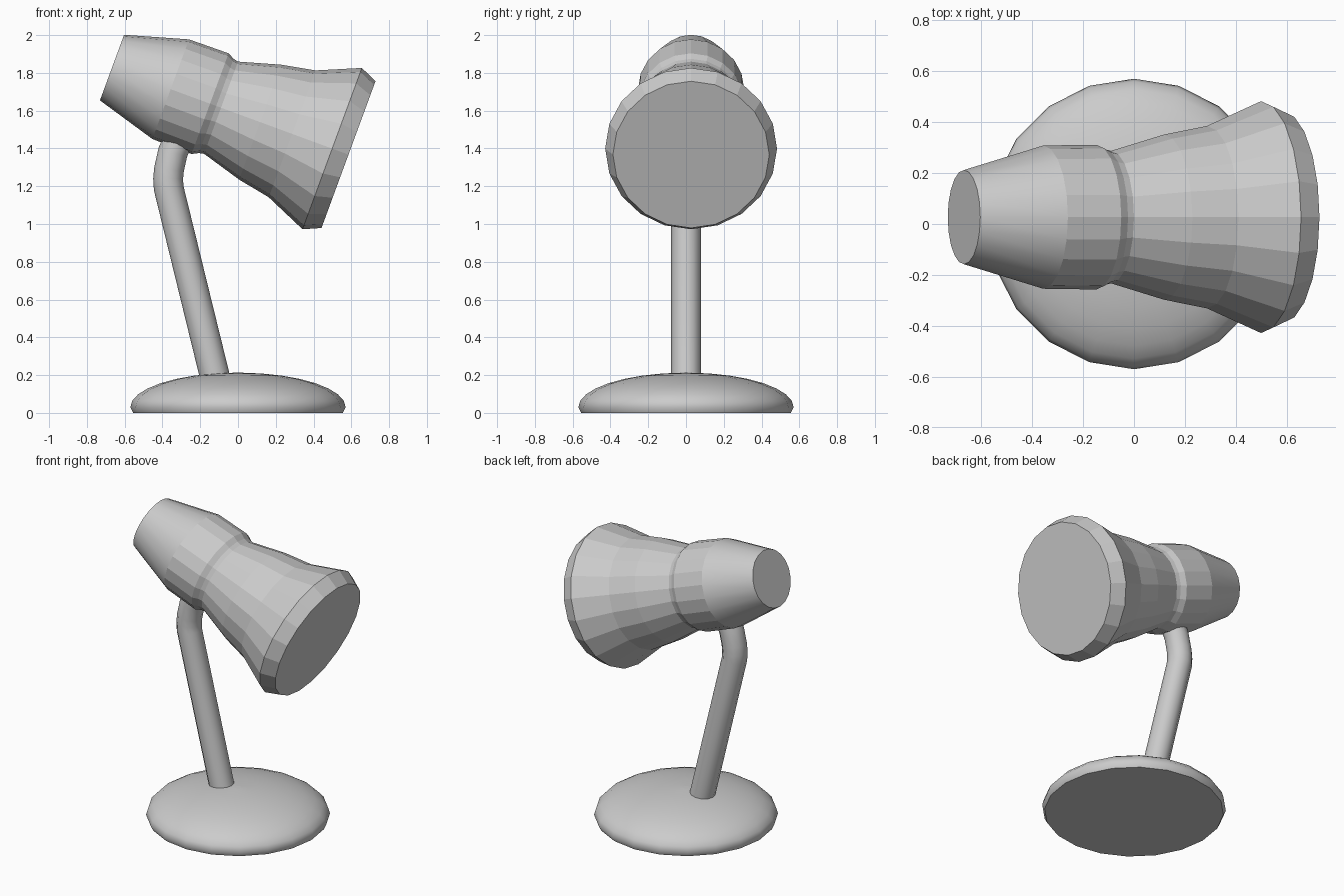
import bpy, bmesh
from math import pi, sin, cos, radians
from mathutils import Matrix, Vector

if "Cube" in bpy.data.objects:
    bpy.data.objects.remove(bpy.data.objects["Cube"])

SIDES = 20


def lathe(name, profile, smooth_rows=()):
    """Closed solid turned about local z from (radius, height) pairs."""
    bm = bmesh.new()
    rings = []
    for r, z in profile:
        rings.append([bm.verts.new((r * cos(2 * pi * i / SIDES),
                                    r * sin(2 * pi * i / SIDES), z))
                      for i in range(SIDES)])
    for row, (a, b) in enumerate(zip(rings, rings[1:])):
        for i in range(SIDES):
            j = (i + 1) % SIDES
            f = bm.faces.new((a[i], a[j], b[j], b[i]))
            f.smooth = row in smooth_rows
    bm.faces.new(rings[0][::-1])
    bm.faces.new(rings[-1])
    # keep flat bands and caps crisp next to smooth bands
    for e in bm.edges:
        e.smooth = all(f.smooth for f in e.link_faces)
    bmesh.ops.recalc_face_normals(bm, faces=bm.faces)
    mesh = bpy.data.meshes.new(name)
    bm.to_mesh(mesh)
    bm.free()
    obj = bpy.data.objects.new(name, mesh)
    bpy.context.collection.objects.link(obj)
    return obj


# Domed base: quarter-ellipse profile over a short foot
dome = [(0.555, 0.0)]
for k in range(9):
    a = radians(88) * k / 8
    dome.append((0.57 * cos(a), 0.03 + 0.183 * sin(a)))
base = lathe("base", dome, range(len(dome)))

# Lamp head: rear housing, collar groove, flared shade and rim
head_profile = [(0.185, 0.0), (0.281, 0.331), (0.284, 0.553), (0.266, 0.588),
                (0.260, 0.615), (0.324, 0.836), (0.358, 1.016),
                (0.455, 1.242), (0.414, 1.334)]
head = lathe("lamp_head", head_profile, smooth_rows=(0,))
head.matrix_world = (Matrix.Translation((-0.667, 0.027, 1.828))
                     @ Matrix.Rotation(radians(110.2), 4, 'Y'))

# Bent arm: round tube swept along a short path
path = [(-0.105, 0.12), (-0.367, 1.19), (-0.37, 1.24), (-0.365, 1.29),
        (-0.345, 1.38), (-0.285, 1.52)]
curve = bpy.data.curves.new("arm", 'CURVE')
curve.dimensions = '3D'
curve.bevel_depth = 0.079
curve.bevel_resolution = 4
curve.use_fill_caps = True
spline = curve.splines.new('POLY')
spline.points.add(len(path) - 1)
for p, (x, z) in zip(spline.points, path):
    p.co = (x, 0, z, 1)
spline.use_smooth = True
arm = bpy.data.objects.new("arm", curve)
bpy.context.collection.objects.link(arm)
